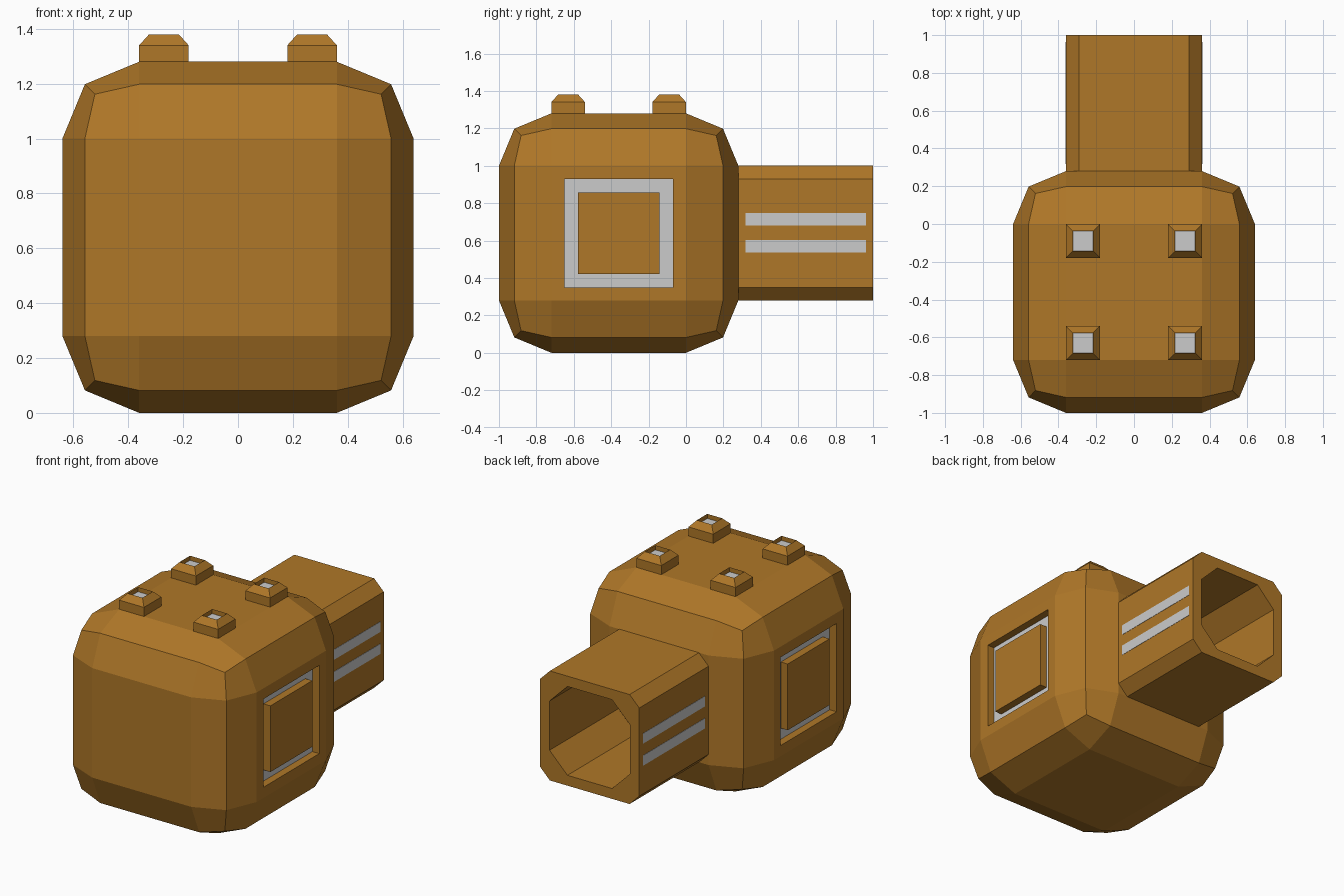
import bpy, bmesh
from mathutils import Matrix

if "Cube" in bpy.data.objects:
    bpy.data.objects.remove(bpy.data.objects["Cube"])


def material(name, rgb):
    m = bpy.data.materials.new(name)
    m.diffuse_color = (*rgb, 1)
    m.use_nodes = True
    m.node_tree.nodes["Principled BSDF"].inputs["Base Color"].default_value = m.diffuse_color
    return m


BROWN = material("brown", (0.43, 0.185, 0.021))
GREY = material("grey", (0.8, 0.8, 0.8))


def finish(bm, name):
    bmesh.ops.recalc_face_normals(bm, faces=bm.faces)
    mesh = bpy.data.meshes.new(name)
    bm.to_mesh(mesh)
    bm.free()
    mesh.materials.append(BROWN)
    mesh.materials.append(GREY)
    ob = bpy.data.objects.new(name, mesh)
    bpy.context.collection.objects.link(ob)
    return ob


def box(bm, center, size):
    mat = Matrix.Translation(center) @ Matrix.Diagonal((*size, 1))
    return bmesh.ops.create_cube(bm, size=1, matrix=mat)["verts"]


def inset(bm, face, thickness, depth=0.0):
    bm.normal_update()
    return bmesh.ops.inset_individual(bm, faces=[face], thickness=thickness,
                                      depth=depth, use_even_offset=True)["faces"]


# Rounded body with a grey-floored square groove on each side
bm = bmesh.new()
box(bm, (0, -0.36, 0.64), (1.28, 1.28, 1.28))
bmesh.ops.bevel(bm, geom=bm.edges[:], offset=0.28, segments=2, profile=0.5,
                affect='EDGES', clamp_overlap=True)
bm.normal_update()
for face in [f for f in bm.faces if abs(f.normal.x) > 0.99]:
    inset(bm, face, 0.07)
    inset(bm, face, 0, -0.05)
    for ring in inset(bm, face, 0.0725):
        if ring is not face:
            ring.material_index = 1
    inset(bm, face, 0, 0.05)
finish(bm, "body")

# Four tapered studs with sunken grey tops
for i, (x, y) in enumerate((x, y) for x in (-0.27, 0.27) for y in (-0.63, -0.09)):
    bm = bmesh.new()
    box(bm, (x, y, 1.31), (0.18, 0.18, 0.06))
    bm.normal_update()
    top = next(f for f in bm.faces if f.normal.z > 0.9)
    inset(bm, top, 0.036, 0.04)
    inset(bm, top, 0, -0.03)
    top.material_index = 1
    finish(bm, f"top_stud_{i + 1}")


# Hollow rear tube: chamfered square outside, octagon inside
def octagon(bm, half, cut, y):
    k = half - cut
    pts = [(half, -k), (half, k), (k, half), (-k, half),
           (-half, k), (-half, -k), (-k, -half), (k, -half)]
    return [bm.verts.new((x, y, 0.64 + z)) for x, z in pts]


bm = bmesh.new()
loops = [octagon(bm, 0.36, 0.07, 0.28), octagon(bm, 0.36, 0.07, 1.0),
         octagon(bm, 0.292, 0.13, 1.0), octagon(bm, 0.292, 0.13, 0.285)]
for a, b in zip(loops, loops[1:]):
    for i in range(8):
        j = (i + 1) % 8
        bm.faces.new((a[i], a[j], b[j], b[i]))
bm.faces.new(loops[-1])
finish(bm, "rear_tube")

# Two grey stripes on each side of the tube
for side, sx in (("left", -1), ("right", 1)):
    bm = bmesh.new()
    for z in (0.57, 0.715):
        for v in box(bm, (sx * 0.36, 0.64, z), (0.004, 0.645, 0.067)):
            pass
    for f in bm.faces:
        f.material_index = 1
    finish(bm, f"tube_stripes_{side}")
